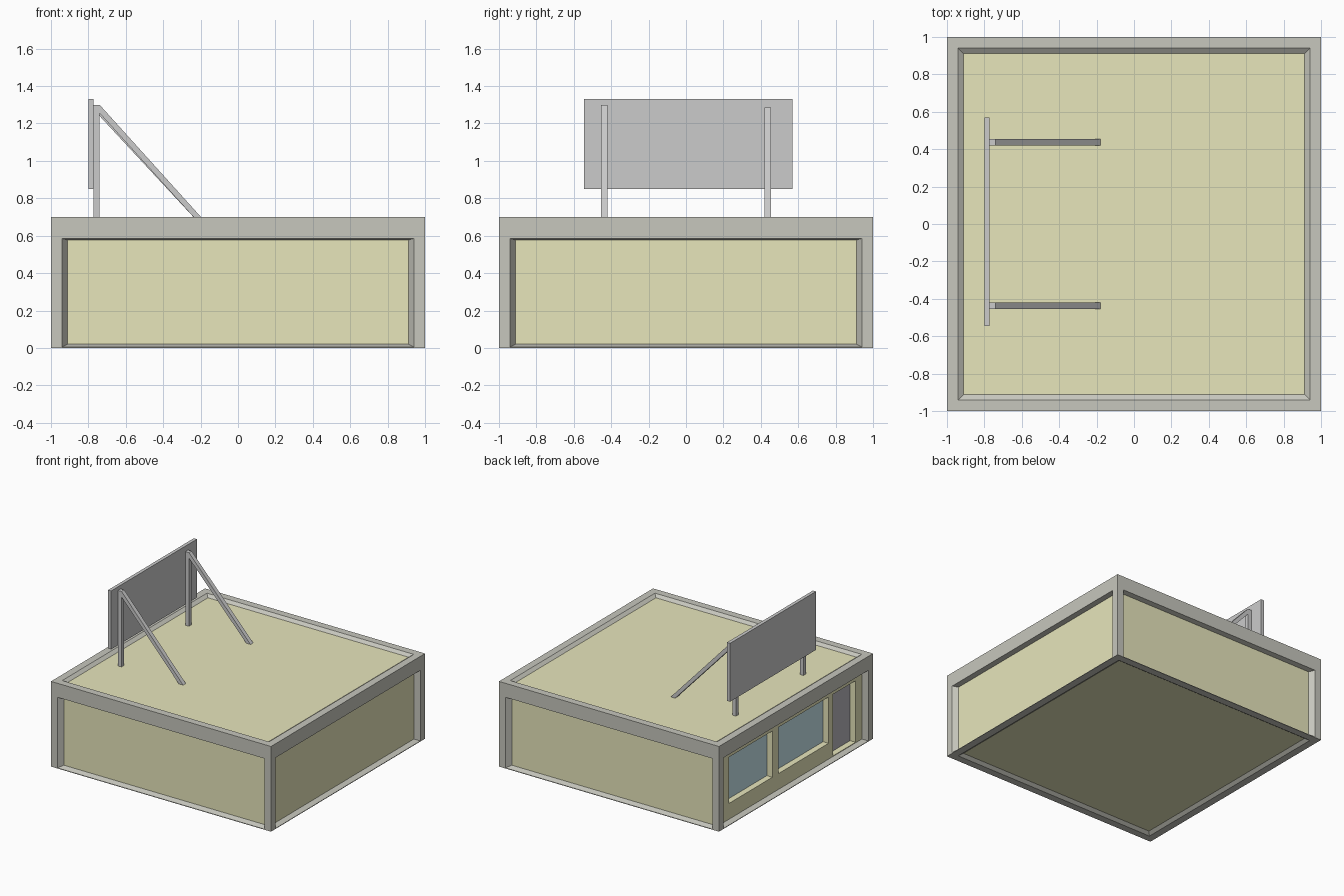
import bpy, bmesh
from mathutils import Matrix, Vector

if "Cube" in bpy.data.objects:
    bpy.data.objects.remove(bpy.data.objects["Cube"])


def material(name, rgb):
    m = bpy.data.materials.new(name)
    m.diffuse_color = (*rgb, 1)
    m.use_nodes = True
    m.node_tree.nodes["Principled BSDF"].inputs["Base Color"].default_value = m.diffuse_color
    return m


OLIVE = material("olive_wall", (0.80, 0.79, 0.50))
STONE = material("stone_frame", (0.57, 0.57, 0.51))
GLASS = material("glass", (0.58, 0.78, 0.84))
DARK = material("dark_door", (0.48, 0.47, 0.51))


def finish(name, bm, mats=()):
    me = bpy.data.meshes.new(name)
    bm.to_mesh(me)
    bm.free()
    for m in mats:
        me.materials.append(m)
    ob = bpy.data.objects.new(name, me)
    bpy.context.collection.objects.link(ob)
    return ob


def add_box(bm, x, y, z):
    lo, hi = Vector((x[0], y[0], z[0])), Vector((x[1], y[1], z[1]))
    mat = Matrix.Translation((lo + hi) / 2) @ Matrix.Diagonal((*(hi - lo), 1))
    return bmesh.ops.create_cube(bm, size=1, matrix=mat)


def box(name, x, y, z, mats=()):
    bm = bmesh.new()
    add_box(bm, x, y, z)
    return finish(name, bm, mats)


def prism(name, profile, y0, y1, mats=()):
    """Extrude an XZ profile along y."""
    bm = bmesh.new()
    face = bm.faces.new([bm.verts.new((x, y0, z)) for x, z in profile])
    ext = bmesh.ops.extrude_face_region(bm, geom=[face])
    verts = [v for v in ext["geom"] if isinstance(v, bmesh.types.BMVert)]
    bmesh.ops.translate(bm, verts=verts, vec=(0, y1 - y0, 0))
    bmesh.ops.recalc_face_normals(bm, faces=bm.faces)
    return finish(name, bm, mats)


# Building: box whose six faces are recessed behind a bevelled frame
bm = bmesh.new()
add_box(bm, (-1, 1), (-1, 1), (0, 0.7))
panels = list(bm.faces)


def recess(face, width, depth, z_low, z_high):
    side = abs(face.normal.z) < 0.5
    bmesh.ops.inset_individual(bm, faces=[face], thickness=width, depth=-depth)
    if side:
        mid = sum(v.co.z for v in face.verts) / len(face.verts)
        for v in face.verts:
            v.co.z = z_high if v.co.z > mid else z_low


for f in panels:
    deep = 0.02 if abs(f.normal.z) > 0.5 else 0.04
    recess(f, 0.085, 0, 0.005, 0.585)
    recess(f, 0.04, deep, 0.02, 0.577)
for f in bm.faces:
    f.material_index = 0 if f in panels else 1
bm.normal_update()
building = finish("building", bm, (OLIVE, STONE))

# Shop front on the -x side: two windows and a door
WALL, DEPTH = -0.96, 0.055
openings = [
    ("window_large_a", (0.25, 0.81), (0.15, 0.53), GLASS),
    ("window_large_b", (-0.48, 0.17), (0.15, 0.53), GLASS),
    ("door", (-0.83, -0.535), (0.025, 0.53), DARK),
]
bm = bmesh.new()
for name, ys, zs, mat in openings:
    add_box(bm, (WALL - 0.03, WALL + DEPTH), ys, zs)
    box(name, (WALL + DEPTH - 0.005, WALL + DEPTH + 0.002), ys, zs, (mat,))
cutter = finish("opening_cutter", bm, (OLIVE,))
cutter.hide_render = True
mod = building.modifiers.new("openings", 'BOOLEAN')
mod.operation = 'DIFFERENCE'
mod.solver = 'EXACT'
mod.object = cutter
bpy.context.view_layer.objects.active = building
bpy.ops.object.modifier_apply(modifier=mod.name)
bpy.data.objects.remove(cutter)

# Roof billboard with posts and diagonal braces
box("sign_board", (-0.80, -0.772), (-0.545, 0.57), (0.85, 1.33))
for side, y0, y1, top in (("front", -0.455, -0.42, 1.30), ("back", 0.42, 0.455, 1.285)):
    box(f"{side}_post", (-0.773, -0.74), (y0, y1), (0.68, top))
    prism(f"{side}_brace",
          [(-0.74, top), (-0.74, top - 0.045), (-0.22, 0.68), (-0.18, 0.68)], y0, y1)
